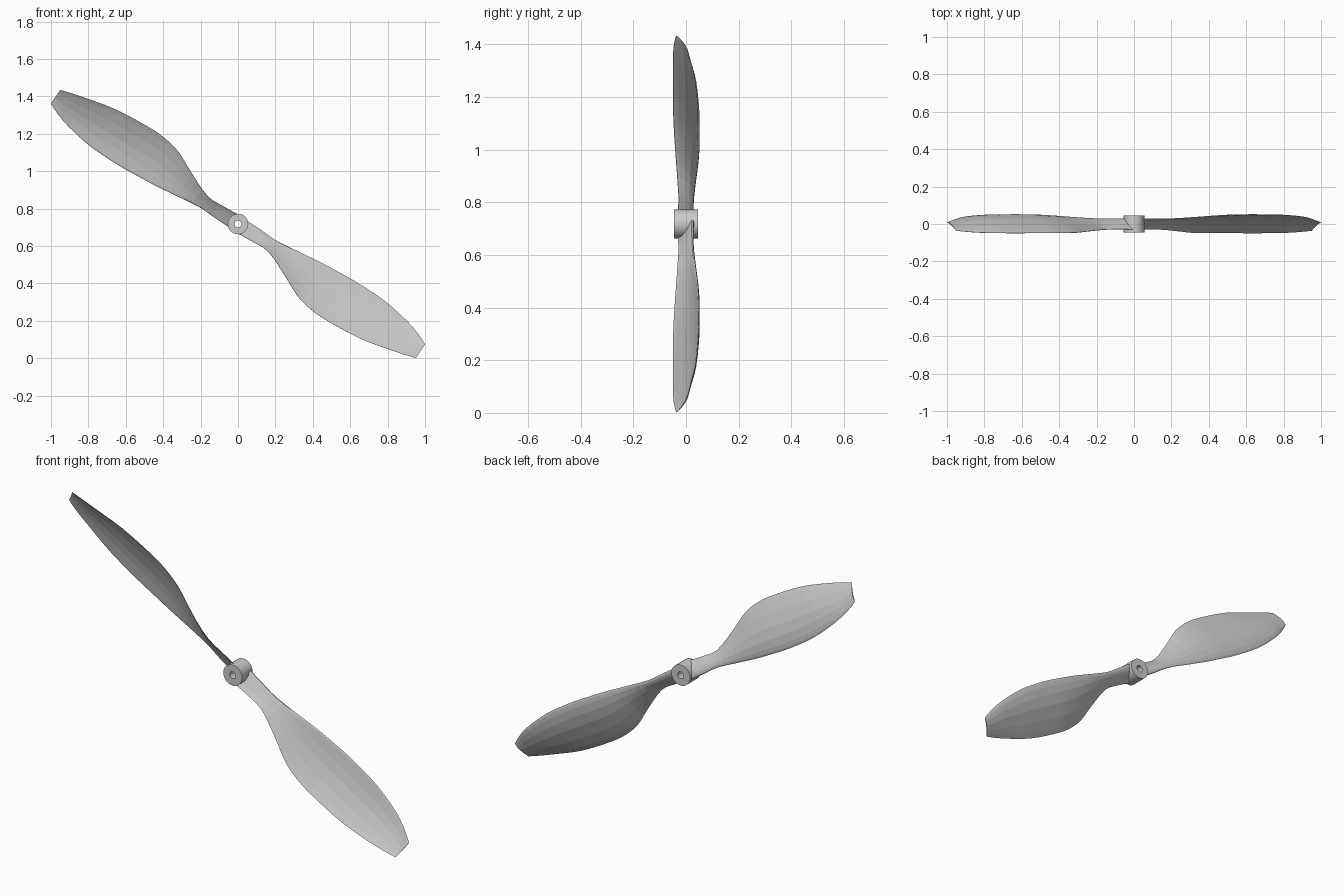
import bpy, bmesh, math
from mathutils import Vector

if "Cube" in bpy.data.objects:
    bpy.data.objects.remove(bpy.data.objects["Cube"])

CENTRE_Z = 0.7175
ANGLE = math.radians(-34)          # direction of the first blade in the front view
AXIS_U = Vector((math.cos(ANGLE), 0, math.sin(ANGLE)))
AXIS_V = Vector((-math.sin(ANGLE), 0, math.cos(ANGLE)))

# radius, leading edge v, trailing edge v, leading y, trailing y, thickness
STATIONS = [
    (0.030, 0.042, -0.042, 0.027, -0.030, 0.020),
    (0.120, 0.042, -0.034, 0.026, -0.028, 0.018),
    (0.220, 0.041, -0.033, 0.028, -0.031, 0.015),
    (0.360, 0.060, -0.088, 0.035, -0.040, 0.014),
    (0.480, 0.077, -0.142, 0.042, -0.047, 0.014),
    (0.590, 0.088, -0.162, 0.047, -0.048, 0.014),
    (0.700, 0.097, -0.161, 0.049, -0.048, 0.013),
    (0.880, 0.098, -0.143, 0.048, -0.049, 0.012),
    (1.047, 0.074, -0.104, 0.038, -0.047, 0.010),
    (1.140, 0.047, -0.078, 0.020, -0.041, 0.007),
    (1.189, 0.025, -0.062, 0.009, -0.036, 0.005),
]
# chord fraction, half thickness (relative), camber (relative to chord)
AIRFOIL = [(0, 0, 0), (0.03, 0.26, 0.01), (0.1, 0.42, 0.03), (0.25, 0.5, 0.058),
           (0.45, 0.46, 0.07), (0.7, 0.3, 0.053), (0.9, 0.14, 0.022), (1, 0.06, 0)]


def catmull(p0, p1, p2, p3, t):
    return 0.5 * (2 * p1 + (p2 - p0) * t + (2 * p0 - 5 * p1 + 4 * p2 - p3) * t * t
                  + (3 * p1 - p0 - 3 * p2 + p3) * t ** 3)


def smooth_stations(steps=3):
    out, n = [], len(STATIONS)
    for i in range(n - 1):
        quad = [STATIONS[min(max(i + k, 0), n - 1)] for k in (-1, 0, 1, 2)]
        for s in range(steps):
            out.append([catmull(*vals, s / steps) for vals in zip(*quad)])
    return out + [STATIONS[-1]]


def section(station):
    r, v_lead, v_trail, y_lead, y_trail, thick = station
    dv, dy = v_trail - v_lead, y_trail - y_lead
    chord = math.hypot(dv, dy)
    nv, ny = dy / chord, -dv / chord
    back = [(c, k * chord + h * thick) for c, h, k in AIRFOIL]
    front = [(c, k * chord - h * thick) for c, h, k in AIRFOIL[:0:-1]]
    pts = []
    for c, off in back + front:
        v = v_lead + c * dv + off * nv
        y = y_lead + c * dy + off * ny
        pts.append(AXIS_U * r + AXIS_V * v + Vector((0, y, 0)))
    return pts


def finish(bm, name):
    bmesh.ops.recalc_face_normals(bm, faces=bm.faces)
    mesh = bpy.data.meshes.new(name)
    bm.to_mesh(mesh)
    bm.free()
    obj = bpy.data.objects.new(name, mesh)
    bpy.context.collection.objects.link(obj)
    obj.location.z = CENTRE_Z
    return obj


def bridge(bm, a, b):
    n = len(a)
    for i in range(n):
        bm.faces.new((a[i], a[(i + 1) % n], b[(i + 1) % n], b[i]))


# Blade: lofted airfoil sections, closed at root and tip
bm = bmesh.new()
rings = [[bm.verts.new(p) for p in section(s)] for s in smooth_stations()]
for a, b in zip(rings, rings[1:]):
    bridge(bm, a, b)
bm.faces.new(rings[0])
bm.faces.new(rings[-1])
blade = finish(bm, "blade_right")

# Opposite blade: the same mesh turned half a revolution about the shaft
other = bpy.data.objects.new("blade_left", blade.data)
other.location = blade.location
other.rotation_euler.y = math.pi
bpy.context.collection.objects.link(other)

# Hub: thick tube with a shaft bore
bm = bmesh.new()
SIDES = 32
profile = [(0.055, -0.045), (0.055, 0.045), (0.018, 0.045), (0.018, -0.045)]
loops = [[bm.verts.new((r * math.cos(2 * math.pi * i / SIDES), y,
                        r * math.sin(2 * math.pi * i / SIDES))) for i in range(SIDES)]
         for r, y in profile]
for k in range(4):
    bridge(bm, loops[k], loops[(k + 1) % 4])
hub = finish(bm, "hub")

# Smooth the hub walls, keep its rims sharp
bpy.ops.object.select_all(action='DESELECT')
hub.select_set(True)
bpy.context.view_layer.objects.active = hub
bpy.ops.object.shade_smooth_by_angle(angle=math.radians(30))
